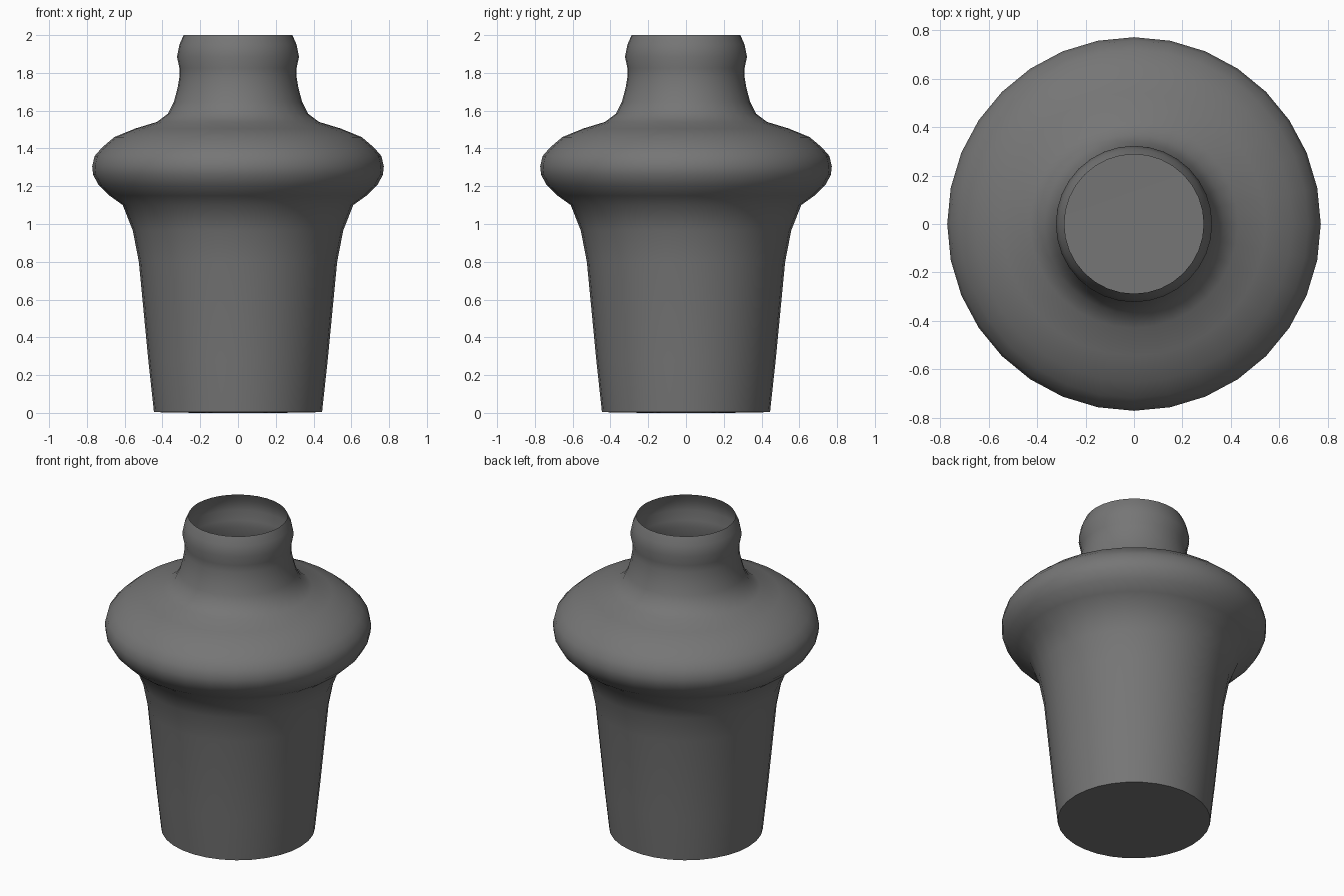
import bpy, bmesh
from math import radians, tau

if "Cube" in bpy.data.objects:
    bpy.data.objects.remove(bpy.data.objects["Cube"])

SIDES = 32

# Half outline (radius, height): base disc, tapered body, bulged shoulder, neck, open lip
PROFILE = [
    (0, 0), (0.22, 0), (0.445, 0.004),
    (0.475, 0.28), (0.525, 0.80), (0.557, 0.965), (0.61, 1.10),
    (0.68, 1.15), (0.737, 1.205), (0.767, 1.26), (0.772, 1.305),
    (0.759, 1.36), (0.72, 1.405), (0.655, 1.46), (0.545, 1.505),
    (0.43, 1.54), (0.37, 1.585), (0.34, 1.645), (0.32, 1.72),
    (0.31, 1.78), (0.31, 1.825), (0.323, 1.885), (0.31, 1.95), (0.288, 2.0),
]

# Vase: outline spun into a single thin wall, left open at the top
bm = bmesh.new()
verts = [bm.verts.new((r, 0, z)) for r, z in PROFILE]
edges = [bm.edges.new(pair) for pair in zip(verts, verts[1:])]
bmesh.ops.spin(bm, geom=verts + edges, cent=(0, 0, 0), axis=(0, 0, 1),
               angle=tau, steps=SIDES, use_merge=False)
bmesh.ops.remove_doubles(bm, verts=bm.verts, dist=0.0005)

# Make the faces point outwards, judged by the widest face
bm.normal_update()
widest = max(bm.faces, key=lambda f: f.calc_center_median().xy.length)
if widest.normal.dot(widest.calc_center_median()) < 0:
    bmesh.ops.reverse_faces(bm, faces=bm.faces)

mesh = bpy.data.meshes.new("vase")
bm.to_mesh(mesh)
bm.free()
vase = bpy.data.objects.new("vase", mesh)
bpy.context.collection.objects.link(vase)

# Dark grey glaze
glaze = bpy.data.materials.new("dark_grey_glaze")
glaze.diffuse_color = (0.18, 0.18, 0.18, 1)
glaze.use_nodes = True
glaze.node_tree.nodes["Principled BSDF"].inputs["Base Color"].default_value = glaze.diffuse_color
mesh.materials.append(glaze)

# Smooth sides, crisp base edge
bpy.context.view_layer.objects.active = vase
vase.select_set(True)
bpy.ops.object.shade_smooth_by_angle(angle=radians(50))
